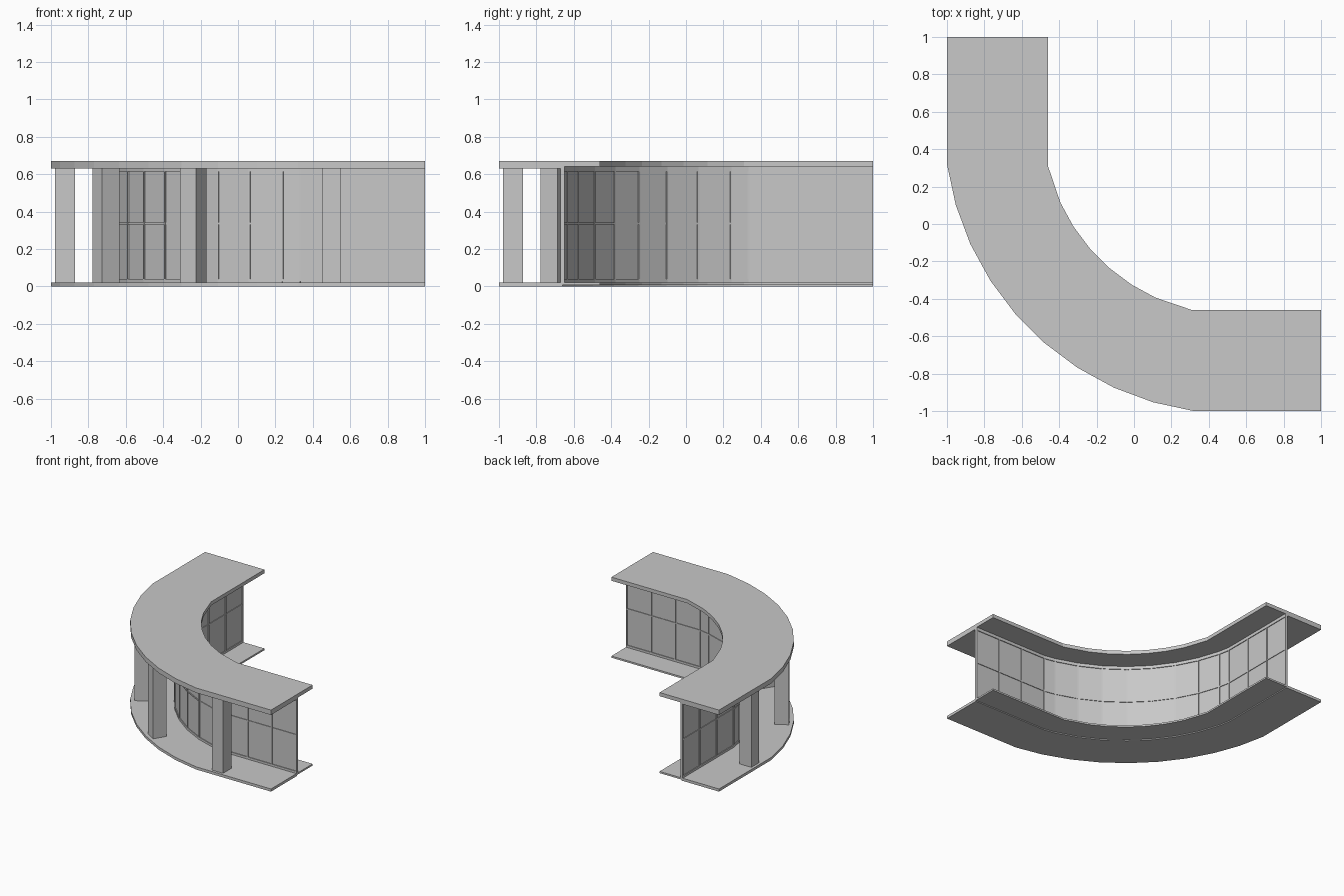
import bpy
import bmesh
from math import sin, cos, radians, atan2
from mathutils import Vector, Matrix

if "Cube" in bpy.data.objects:
    bpy.data.objects.remove(bpy.data.objects["Cube"])

# One plain grey for the whole building
GREY = (0.58, 0.58, 0.58, 1)
grey = bpy.data.materials.new("plain_grey")
grey.use_nodes = True
grey.diffuse_color = GREY
grey.node_tree.nodes["Principled BSDF"].inputs["Base Color"].default_value = GREY

CENTRE = 0.54          # centre of the bend, same in x and y
STEP = 90 / 11         # bend segment angle


def finish(name, bm):
    bmesh.ops.recalc_face_normals(bm, faces=bm.faces)
    mesh = bpy.data.meshes.new(name)
    bm.to_mesh(mesh)
    bm.free()
    mesh.materials.append(grey)
    obj = bpy.data.objects.new(name, mesh)
    bpy.context.collection.objects.link(obj)
    return obj


def on_arc(radius, angle):
    a = radians(angle)
    return Vector((CENTRE - radius * sin(a), CENTRE - radius * cos(a)))


def mirrored(half):
    """Complete a plan path by reflecting it across the x = y diagonal."""
    return half + [Vector((p.y, p.x)) for p in reversed(half)]


def slab(name, outer, inner, z0, z1):
    bm = bmesh.new()
    outline = outer + inner[::-1]
    face = bm.faces.new([bm.verts.new((p.x, p.y, z0)) for p in outline])
    made = bmesh.ops.extrude_face_region(bm, geom=[face])["geom"]
    verts = [v for v in made if isinstance(v, bmesh.types.BMVert)]
    bmesh.ops.translate(bm, verts=verts, vec=(0, 0, z1 - z0))
    return finish(name, bm)


def add_box(bm, centre, size, turn):
    m = (Matrix.Translation(centre) @ Matrix.Rotation(turn, 4, "Z")
         @ Matrix.Diagonal((*size, 1)))
    bmesh.ops.create_cube(bm, size=1, matrix=m)


def wall_run(name, path, z0, z1, thick):
    """Straight pieces following the wall path."""
    bm = bmesh.new()
    for p, q in zip(path, path[1:]):
        d = q - p
        mid = (p + q) / 2
        add_box(bm, (mid.x, mid.y, (z0 + z1) / 2),
                (d.length, thick, z1 - z0), atan2(d.y, d.x))
    return finish(name, bm)


# Plan paths, from the +x end round to the +y end
outer = mirrored([Vector((1, -1)), Vector((0.32, -1))]
                 + [on_arc(1.556, STEP * k) for k in range(2, 6)])
inner = mirrored([Vector((1, -0.46)), Vector((0.31, -0.46))]
                 + [on_arc(1.026, STEP * k) for k in range(3, 6)])
wall = mirrored([Vector((1, -0.66)), Vector((0.775, -0.66)),
                 Vector((0.555, -0.66)), Vector((0.333, -0.66))]
                + [on_arc(1.22, 40.65 - 8.8 * k) for k in (3, 2, 1, 0)])

# Floor and roof, each with a thinner lip inside the wall line
slab("floor", outer, wall, 0, 0.022)
slab("floor_lip", wall, inner, 0.008, 0.022)
slab("roof", outer, wall, 0.63, 0.67)
slab("roof_lip", wall, inner, 0.64, 0.67)

# Glazed wall and its rails
wall_run("window_panes", wall, 0.022, 0.64, 0.008)
wall_run("bottom_rail", wall, 0.022, 0.04, 0.02)
wall_run("middle_rail", wall, 0.331, 0.341, 0.018)
wall_run("top_rail", wall, 0.615, 0.64, 0.02)

# Mullions at every joint of the wall
bm = bmesh.new()
for i, p in enumerate(wall):
    d = wall[min(i + 1, len(wall) - 1)] - wall[max(i - 1, 0)]
    shift = d.normalized() * 0.005
    if i == 0:
        p = p + shift
    elif i == len(wall) - 1:
        p = p - shift
    add_box(bm, (p.x, p.y, 0.331), (0.01, 0.02, 0.61), atan2(d.y, d.x))
finish("mullions", bm)

# Columns under the outer edge of the roof
columns = [(Vector((0.5, -0.925)), 0), (on_arc(1.47, 32), -32)]
for number, (spot, turn) in enumerate(columns, 1):
    for side, p, angle in (("front", spot, turn),
                           ("side", Vector((spot.y, spot.x)), 90 - turn)):
        bm = bmesh.new()
        add_box(bm, (p.x, p.y, 0.326), (0.1, 0.108, 0.61), radians(angle))
        finish(f"{side}_column_{number}", bm)
